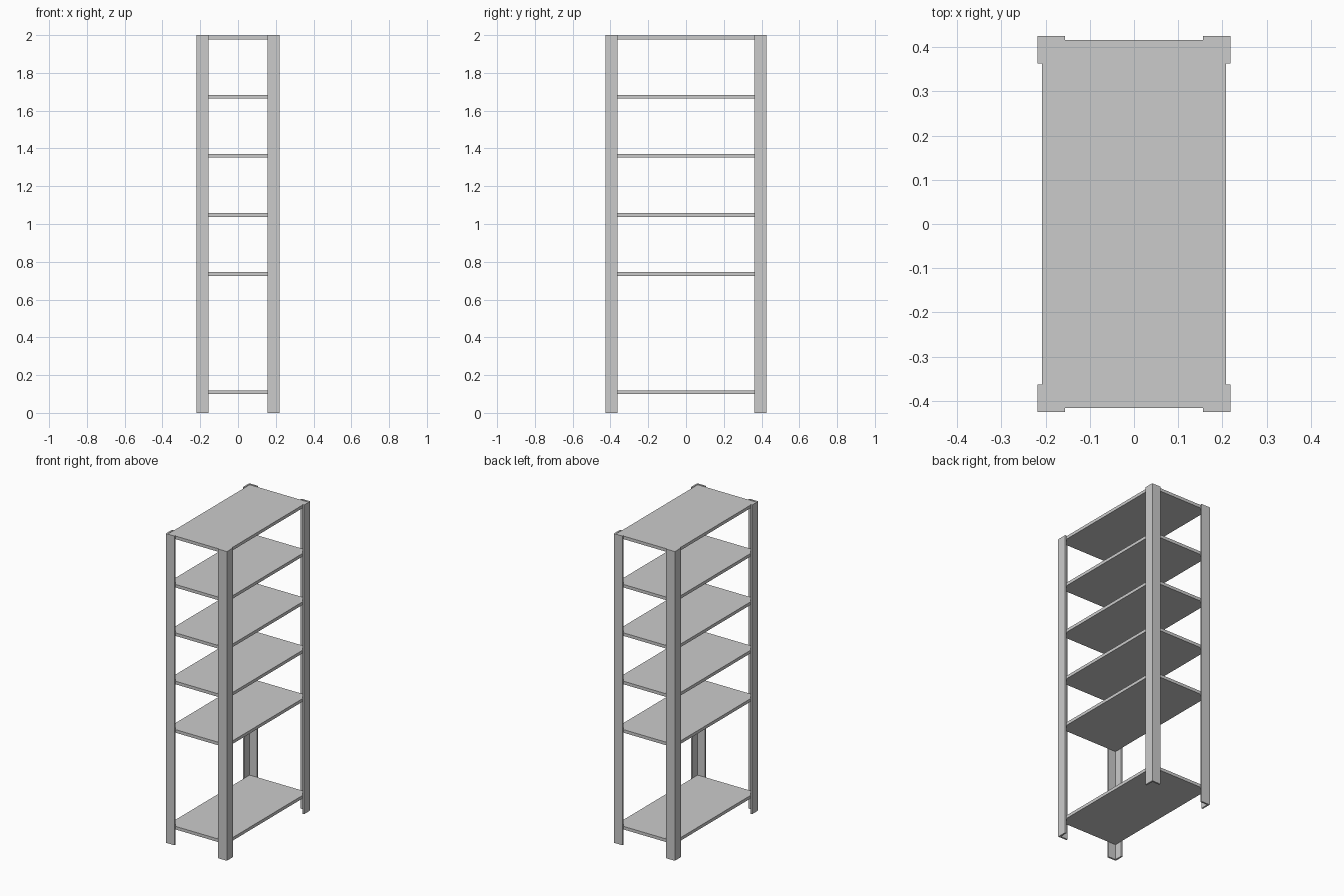
import bpy, bmesh

if "Cube" in bpy.data.objects:
    bpy.data.objects.remove(bpy.data.objects["Cube"])

HX, HY, H = 0.2185, 0.426, 2.0      # outer half sizes and height
FLANGE, T = 0.0625, 0.0105          # angle-iron width and thickness
SHELF_T, STEP = 0.02, 0.313         # shelf thickness and hole pitch


def extrude(name, pts, z0, z1):
    """Extrude a flat outline from z0 up to z1."""
    bm = bmesh.new()
    face = bm.faces.new([bm.verts.new((x, y, z0)) for x, y in pts])
    res = bmesh.ops.extrude_face_region(bm, geom=[face])
    top = [v for v in res["geom"] if isinstance(v, bmesh.types.BMVert)]
    bmesh.ops.translate(bm, verts=top, vec=(0, 0, z1 - z0))
    bmesh.ops.recalc_face_normals(bm, faces=bm.faces)
    mesh = bpy.data.meshes.new(name)
    bm.to_mesh(mesh)
    bm.free()
    obj = bpy.data.objects.new(name, mesh)
    bpy.context.collection.objects.link(obj)
    return obj


# L-section corner posts, mirrored to the four corners
profile = [(HX, HY), (HX - FLANGE, HY), (HX - FLANGE, HY - T),
           (HX - T, HY - T), (HX - T, HY - FLANGE), (HX, HY - FLANGE)]
for side, sx in (("left", -1), ("right", 1)):
    for end, sy in (("front", -1), ("back", 1)):
        extrude(f"{end}_{side}_post", [(x * sx, y * sy) for x, y in profile], 0, H)

# Shelves, with one level left out above the bottom one
sx, sy = HX - T, HY - T + 0.001
outline = [(-sx, -sy), (sx, -sy), (sx, sy), (-sx, sy)]
for i, level in enumerate((0, 2, 3, 4, 5, 6)):
    z = 0.109 + level * STEP
    extrude(f"shelf_{i + 1}", outline, z - SHELF_T / 2, z + SHELF_T / 2)
